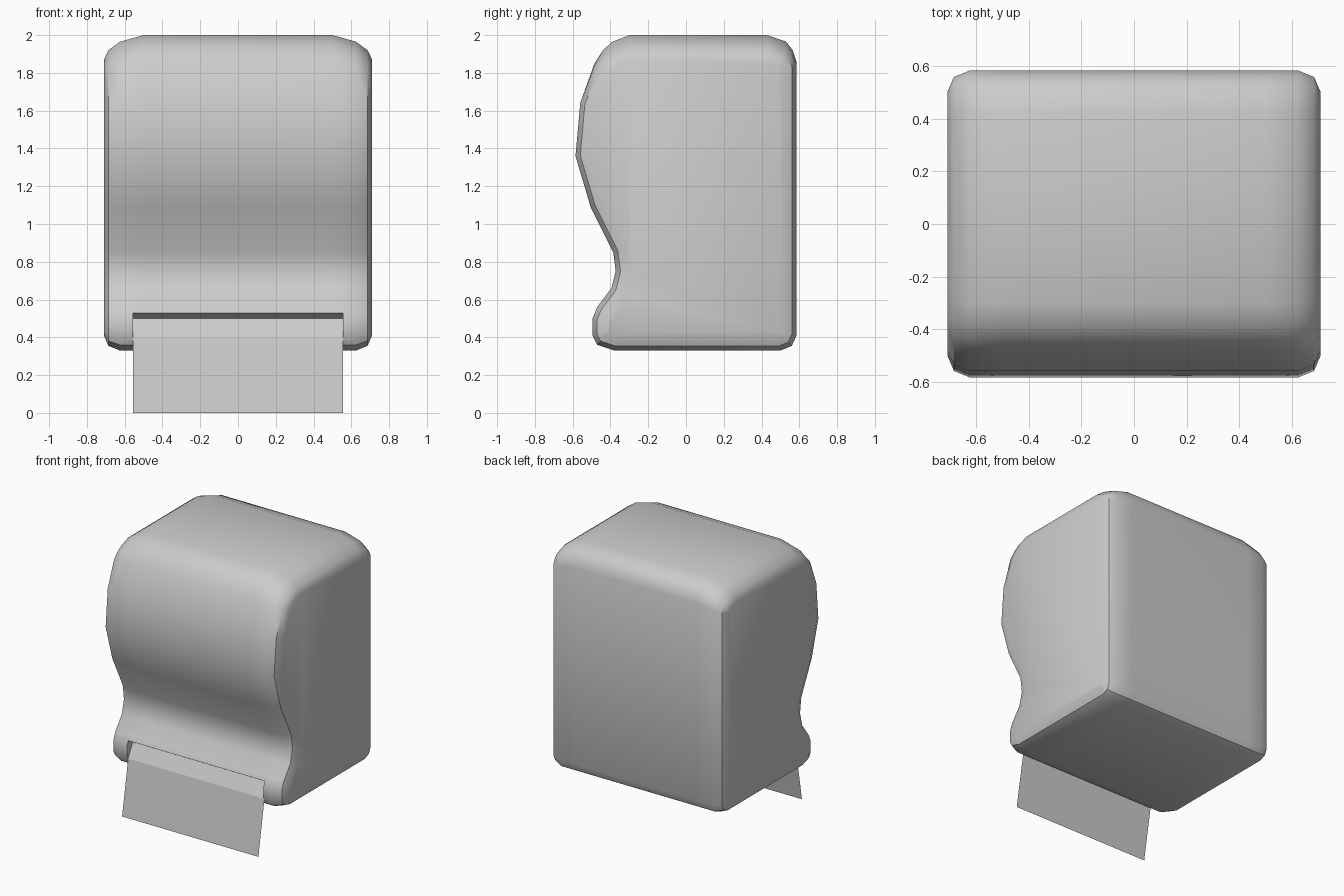
import bpy, bmesh, math
from mathutils import Vector

if "Cube" in bpy.data.objects:
    bpy.data.objects.remove(bpy.data.objects["Cube"])


def new_object(name, verts, faces):
    mesh = bpy.data.meshes.new(name)
    bm = bmesh.new()
    vs = [bm.verts.new(v) for v in verts]
    for f in faces:
        bm.faces.new([vs[i] for i in f])
    bmesh.ops.recalc_face_normals(bm, faces=bm.faces)
    bm.to_mesh(mesh)
    bm.free()
    obj = bpy.data.objects.new(name, mesh)
    bpy.context.collection.objects.link(obj)
    return obj


def loft(name, rings):
    n = len(rings[0])
    verts = [v for r in rings for v in r]
    faces = [list(range(n)), list(range((len(rings) - 1) * n, len(rings) * n))]
    for k in range(len(rings) - 1):
        for i in range(n):
            j = (i + 1) % n
            faces.append([k * n + i, k * n + j, (k + 1) * n + j, (k + 1) * n + i])
    return new_object(name, verts, faces)


def inset(points, d):
    """Mitred inward offset of a counter-clockwise outline."""
    out, n = [], len(points)
    for i in range(n):
        p, q, r = (Vector(points[(i + k) % n]) for k in (-1, 0, 1))
        a, b = (q - p).normalized(), (r - q).normalized()
        na, nb = Vector((-a.y, a.x)), Vector((-b.y, b.x))
        out.append(q + (na + nb) * (d / (1 + na.dot(nb))))
    return out


# Housing: side outline (y, z), counter-clockwise
profile = [(-.30, 2.0), (-.39, 1.965), (-.44, 1.92), (-.485, 1.85), (-.56, 1.64),
           (-.585, 1.36), (-.505, 1.09), (-.385, .85), (-.372, .75), (-.395, .66),
           (-.47, .56), (-.495, .50), (-.495, .41), (-.47, .36), (-.38, .33),
           (.50, .33), (.56, .355), (.585, .41), (.585, 1.86), (.565, 1.92),
           (.53, 1.965), (.43, 2.0)]

# Cross-sections: x, inset of the outline, drop of the crowned top
half = [(.50, 0, 0), (.625, 0, .035), (.686, .025, .055), (.71, .08, .06)]
sections = [(-x, d, t) for x, d, t in reversed(half)] + half
rings = []
for x, d, drop in sections:
    ring = []
    for y, z in inset(profile, d):
        k = min(1, max(0, (z - 1.78) / .17))
        ring.append((x, y, z - drop * k))
    rings.append(ring)
housing = loft("housing", rings)

# Paper slot cut into the lower front lip
slot = [(-.70, .54), (-.50, .54), (-.42, .495), (-.475, .38), (-.70, .25)]
cutter = loft("slot_cutter", [[(x, y, z) for y, z in slot] for x in (-.556, .556)])
cutter.hide_render = True
cut = housing.modifiers.new("slot", 'BOOLEAN')
cut.operation = 'DIFFERENCE'
cut.solver = 'EXACT'
cut.object = cutter
bpy.context.view_layer.objects.active = housing
housing.select_set(True)
bpy.ops.object.modifier_apply(modifier="slot")
bpy.data.objects.remove(cutter)
bpy.ops.object.shade_smooth_by_angle(angle=math.radians(38))

# Paper sheet hanging out of the slot
path = [(-.43, .50), (-.485, .40), (-.54, .09), (-.555, 0)]
verts = [(x, y, z) for y, z in path for x in (-.555, .555)]
new_object("paper_sheet", verts,
           [[2 * i, 2 * i + 1, 2 * i + 3, 2 * i + 2] for i in range(len(path) - 1)])
